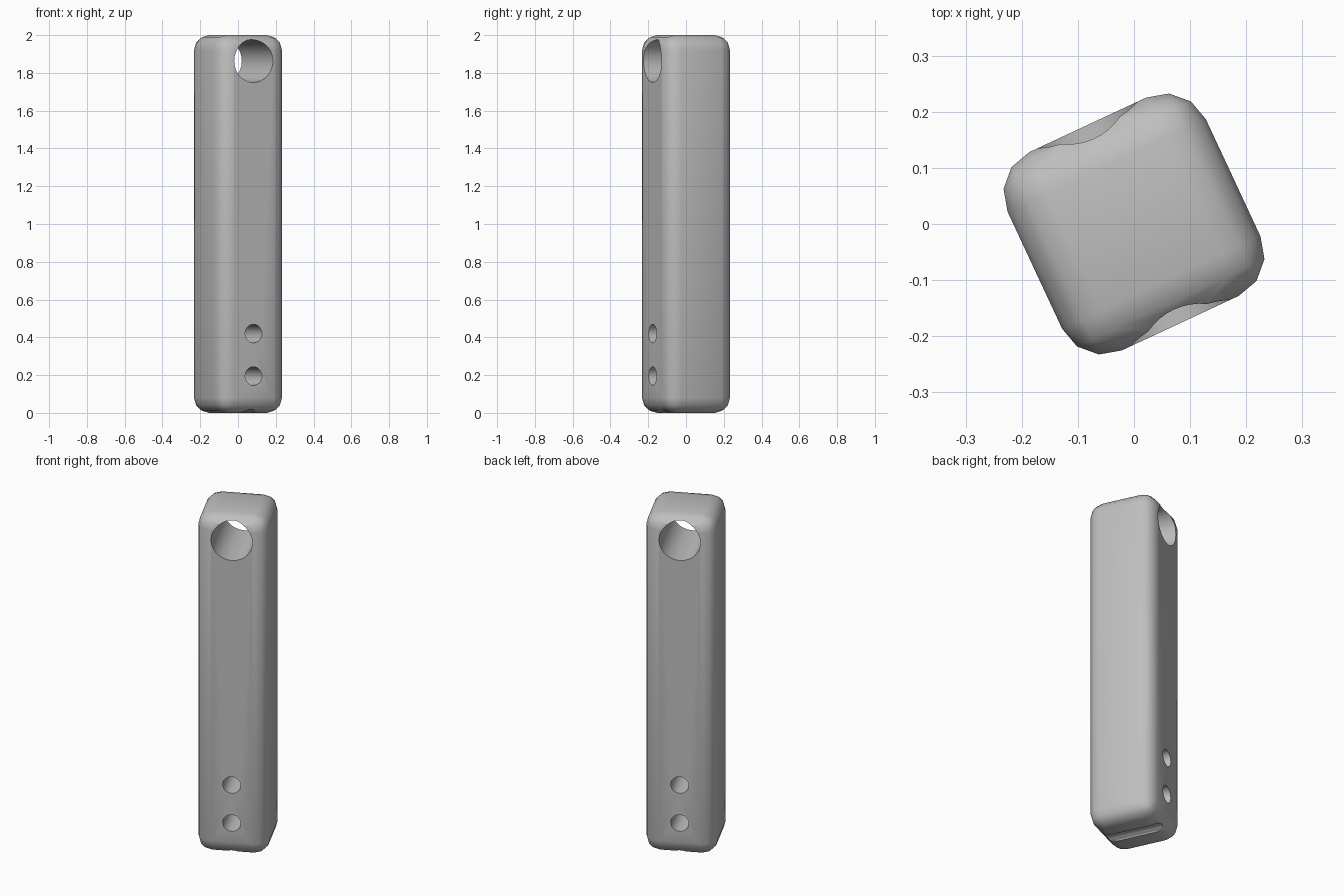
import bpy, bmesh
from math import radians, pi
from mathutils import Matrix

cube = bpy.data.objects.get("Cube")
if cube:
    bpy.data.objects.remove(cube, do_unlink=True)

WIDTH, HEIGHT, ROUND = 0.39, 2.0, 0.08
TURN = Matrix.Rotation(radians(25), 4, 'Z')

grey = bpy.data.materials.new("plain grey")
grey.use_nodes = True
colour = (0.52, 0.52, 0.52, 1)
grey.diffuse_color = colour
grey.node_tree.nodes["Principled BSDF"].inputs["Base Color"].default_value = colour


def make_object(name, bm):
    mesh = bpy.data.meshes.new(name)
    bm.to_mesh(mesh)
    bm.free()
    mesh.materials.append(grey)
    obj = bpy.data.objects.new(name, mesh)
    bpy.context.collection.objects.link(obj)
    return obj


# Rounded square bar, turned about its upright axis
bm = bmesh.new()
bmesh.ops.create_cube(bm, size=1)
bmesh.ops.scale(bm, vec=(WIDTH, WIDTH, HEIGHT), verts=bm.verts)
bmesh.ops.translate(bm, vec=(0, 0, HEIGHT / 2), verts=bm.verts)
bmesh.ops.bevel(bm, geom=bm.edges[:], offset=ROUND, segments=3,
                profile=0.5, affect='EDGES')
bmesh.ops.transform(bm, matrix=TURN, verts=bm.verts)
bar = make_object("bar", bm)


# Round cutters running front to back
def cutter(name, z, radius):
    bm = bmesh.new()
    bmesh.ops.create_cone(bm, cap_ends=True, segments=48, radius1=radius,
                          radius2=radius, depth=1)
    place = TURN @ Matrix.Translation((0, 0, z)) @ Matrix.Rotation(pi / 2, 4, 'X')
    bmesh.ops.transform(bm, matrix=place, verts=bm.verts)
    obj = make_object(name, bm)
    obj.hide_render = True
    return obj


# Hanging hole, two pin holes, and the shallow groove underneath
bpy.context.view_layer.objects.active = bar
for name, z, radius in (("hanging_hole", 1.863, 0.113),
                        ("upper_pin_hole", 0.42, 0.049),
                        ("lower_pin_hole", 0.195, 0.049),
                        ("base_groove", -0.03, 0.049)):
    tool = cutter(name, z, radius)
    mod = bar.modifiers.new(name, 'BOOLEAN')
    mod.operation = 'DIFFERENCE'
    mod.solver = 'EXACT'
    mod.object = tool
    bpy.ops.object.modifier_apply(modifier=mod.name)
    bpy.data.objects.remove(tool, do_unlink=True)

# Smooth the rounded edges, keep the hole rims crisp
bpy.ops.object.select_all(action='DESELECT')
bar.select_set(True)
bpy.ops.object.shade_smooth_by_angle(angle=radians(40))
